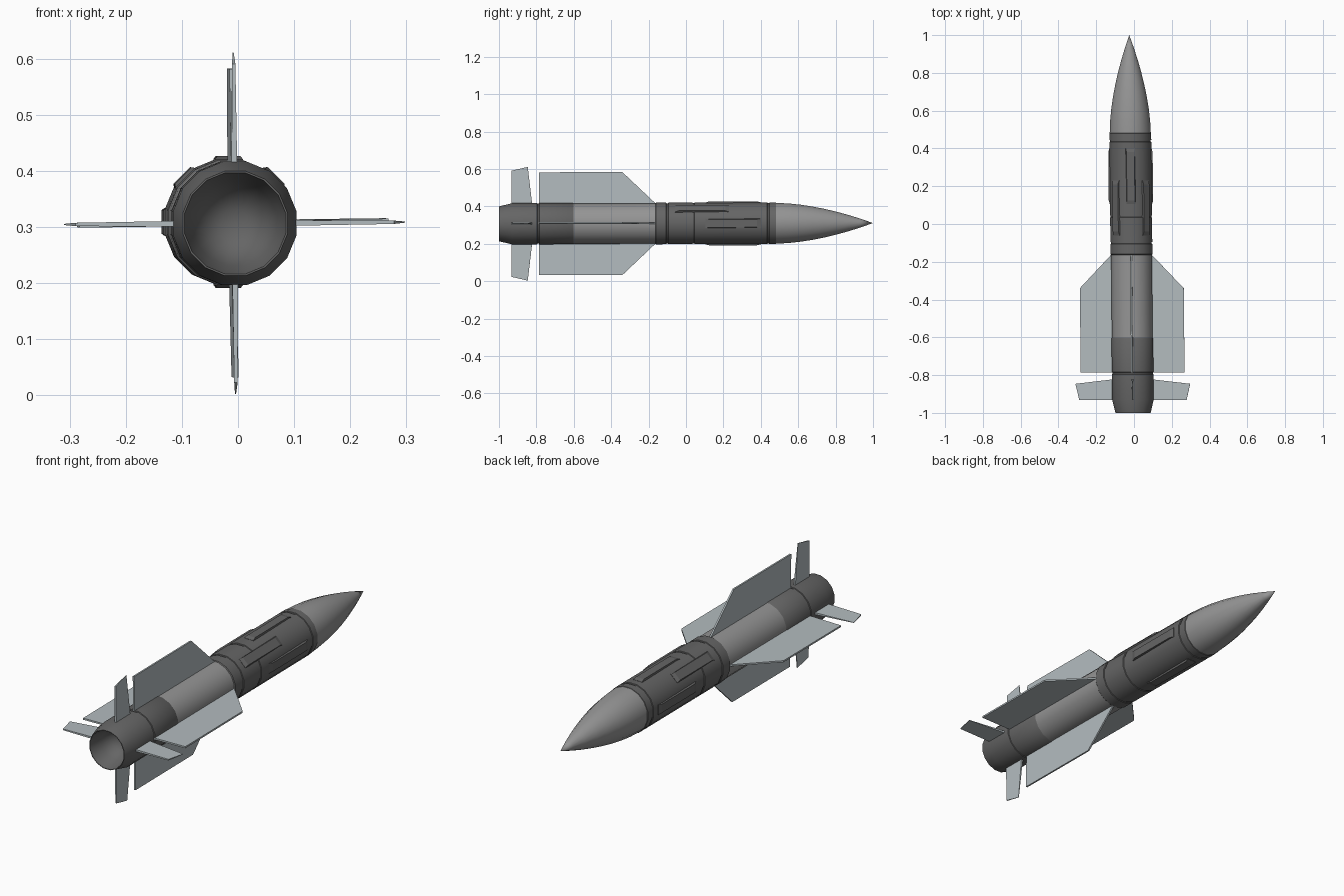
import bpy, bmesh, math

if "Cube" in bpy.data.objects:
    bpy.data.objects.remove(bpy.data.objects["Cube"])

SIDES = 16


def place(u, y, v):
    # the body axis is very slightly skewed from the y axis
    return (u - 0.015 - 0.01 * y, y, v + 0.3085 + 0.002 * y)


def material(name, color):
    m = bpy.data.materials.new(name)
    m.diffuse_color = (*color, 1)
    m.use_nodes = True
    m.node_tree.nodes["Principled BSDF"].inputs["Base Color"].default_value = m.diffuse_color
    return m


DARK = material("dark_grey", (0.13, 0.13, 0.13))
MID = material("mid_grey", (0.30, 0.30, 0.30))
FIN = material("pale_grey", (0.45, 0.50, 0.52))


def finish(name, bm, mat, smooth=False):
    bmesh.ops.recalc_face_normals(bm, faces=bm.faces)
    me = bpy.data.meshes.new(name)
    bm.to_mesh(me)
    bm.free()
    me.materials.append(mat)
    ob = bpy.data.objects.new(name, me)
    bpy.context.collection.objects.link(ob)
    if smooth:
        bpy.ops.object.select_all(action='DESELECT')
        ob.select_set(True)
        bpy.context.view_layer.objects.active = ob
        bpy.ops.object.shade_smooth_by_angle(angle=math.radians(32))
    return ob


def lathe(name, profile, mat):
    # profile of (radius, y); radius 0 closes to a point
    bm = bmesh.new()
    rings = []
    for r, y in profile:
        if r == 0:
            rings.append([bm.verts.new(place(0, y, 0))] * SIDES)
            continue
        ring = []
        for i in range(SIDES):
            a = 2 * math.pi * (i + 0.5) / SIDES
            ring.append(bm.verts.new(place(r * math.cos(a), y, r * math.sin(a))))
        rings.append(ring)
    for p, q in zip(rings, rings[1:]):
        for i in range(SIDES):
            j = (i + 1) % SIDES
            loop = list(dict.fromkeys((p[i], p[j], q[j], q[i])))
            bm.faces.new(loop)
    return finish(name, bm, mat, True)


def radial_slab(name, outline, angle, mat):
    # outline of (radius, y, half thickness), standing out from the axis
    bm = bmesh.new()
    c, s = math.cos(angle), math.sin(angle)
    sides = [[bm.verts.new(place(r * c - k * t * s, y, r * s + k * t * c))
              for r, y, t in outline] for k in (-1, 1)]
    bm.faces.new(sides[0])
    bm.faces.new(sides[1][::-1])
    n = len(outline)
    for i in range(n):
        j = (i + 1) % n
        bm.faces.new((sides[0][i], sides[0][j], sides[1][j], sides[1][i]))
    return finish(name, bm, mat)


def groove(y, r=0.112):
    return [(r, y - 0.006), (r - 0.003, y - 0.004), (r - 0.003, y + 0.004), (r, y + 0.006)]


# tail section with hollow nozzle cup
lathe("tail_section", [(0, -0.87), (0.026, -0.872), (0.055, -0.89), (0.076, -0.93), (0.092, -1.0),
                       (0.095, -1.0), (0.112, -0.93)] + groove(-0.79) + [(0.112, -0.605), (0.109, -0.6)], DARK)
# lighter motor section
lathe("motor_section", [(0.110, -0.605), (0.110, -0.16)], MID)
# forward section with joint grooves
lathe("forward_section", [(0.109, -0.165), (0.1135, -0.16)] + groove(-0.1, 0.113) + groove(0.04, 0.113)
      + groove(0.44, 0.113) + [(0.113, 0.48), (0.110, 0.482)], DARK)
# ogive nose
nose = [(0.111 * (1 - (i / 8) ** 1.75), 0.48 + 0.52 * i / 8) for i in range(8)]
lathe("nose_cone", nose + [(0, 1.0)], MID)

# raised strakes: four at the cardinal sides, two on the upper diagonals
for k, (deg, y0, y1) in enumerate([(0, 0.105, 0.40), (90, 0.105, 0.40), (180, 0.105, 0.40),
                                   (270, 0.105, 0.40), (45, -0.06, 0.23), (135, -0.06, 0.23)]):
    radial_slab(f"strake_{k + 1}", [(0.095, y0, 0.025), (0.112, y0, 0.025), (0.1175, y0 + 0.02, 0.021),
                                    (0.1175, y1 - 0.02, 0.021), (0.112, y1, 0.025), (0.095, y1, 0.025)],
                math.radians(deg), DARK)

# four wings and four tail fins
for k in range(4):
    a = math.pi / 2 * k
    radial_slab(f"wing_{k + 1}", [(0.1, -0.787, 0.004), (0.275, -0.787, 0.004),
                                  (0.275, -0.34, 0.004), (0.1, -0.155, 0.004)],
                a + math.radians(0.85), FIN)
    radial_slab(f"tail_fin_{k + 1}", [(0.1, -0.932, 0.005), (0.284, -0.932, 0.003),
                                      (0.304, -0.846, 0.001), (0.1, -0.822, 0.005)],
                a + math.radians(0.4), FIN)
